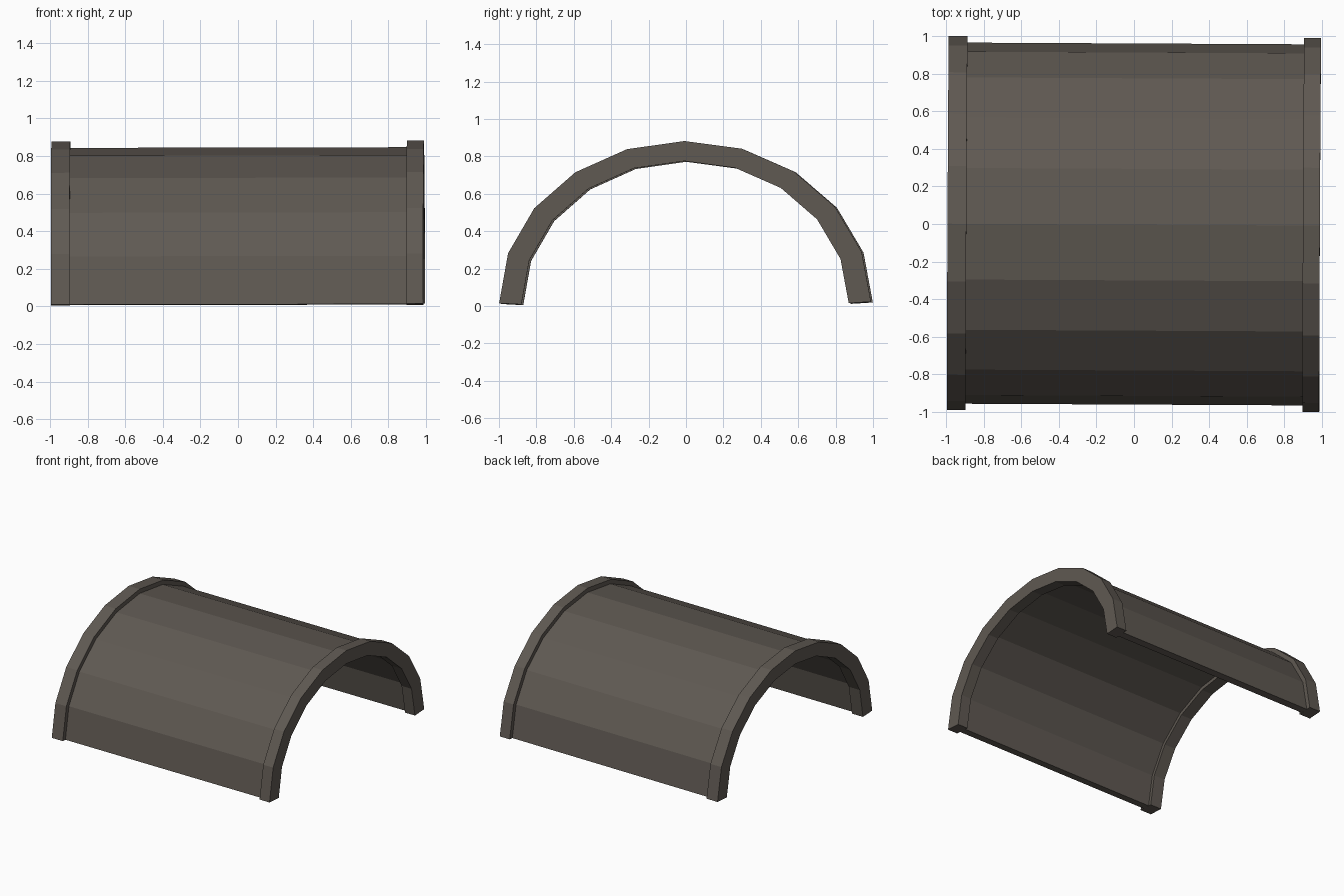
import bpy, bmesh
from math import cos, sin, pi
from mathutils import Matrix

if "Cube" in bpy.data.objects:
    bpy.data.objects.remove(bpy.data.objects["Cube"])

SEGS = 10
TILT = Matrix.Rotation(-0.005, 4, 'Z') @ Matrix.Rotation(0.004, 4, 'X') @ Matrix.Rotation(-0.002, 4, 'Y')

mat = bpy.data.materials.new("dark_stone")
mat.diffuse_color = (0.115, 0.10, 0.085, 1)
mat.use_nodes = True
mat.node_tree.nodes["Principled BSDF"].inputs["Base Color"].default_value = mat.diffuse_color


def arch(name, x0, x1, outer, inner):
    """Half-elliptical band from x0 to x1; outer/inner = (half width, height, base z)."""
    bm = bmesh.new()
    rings = []
    for i in range(SEGS + 1):
        t = pi * i / SEGS
        ring = []
        for x, (a, b, z) in ((x0, outer), (x1, outer), (x1, inner), (x0, inner)):
            ring.append(bm.verts.new((x, a * cos(t), z + b * sin(t))))
        rings.append(ring)
    for r, s in zip(rings, rings[1:]):
        for k in range(4):
            n = (k + 1) % 4
            bm.faces.new((r[k], r[n], s[n], s[k]))
    bm.faces.new(rings[0])
    bm.faces.new(rings[-1][::-1])
    bmesh.ops.recalc_face_normals(bm, faces=bm.faces)
    bm.transform(TILT)
    me = bpy.data.meshes.new(name)
    bm.to_mesh(me)
    bm.free()
    me.materials.append(mat)
    ob = bpy.data.objects.new(name, me)
    bpy.context.collection.objects.link(ob)


# Curved roof sheet
arch("roof_shell", -0.9, 0.9, (0.96, 0.83, 0.015), (0.90, 0.79, 0.012))

# Thicker rims at both ends
for name, x0, x1 in (("left_rim", -0.99, -0.89), ("right_rim", 0.90, 0.99)):
    arch(name, x0, x1, (0.994, 0.863, 0.017), (0.875, 0.763, 0.010))
